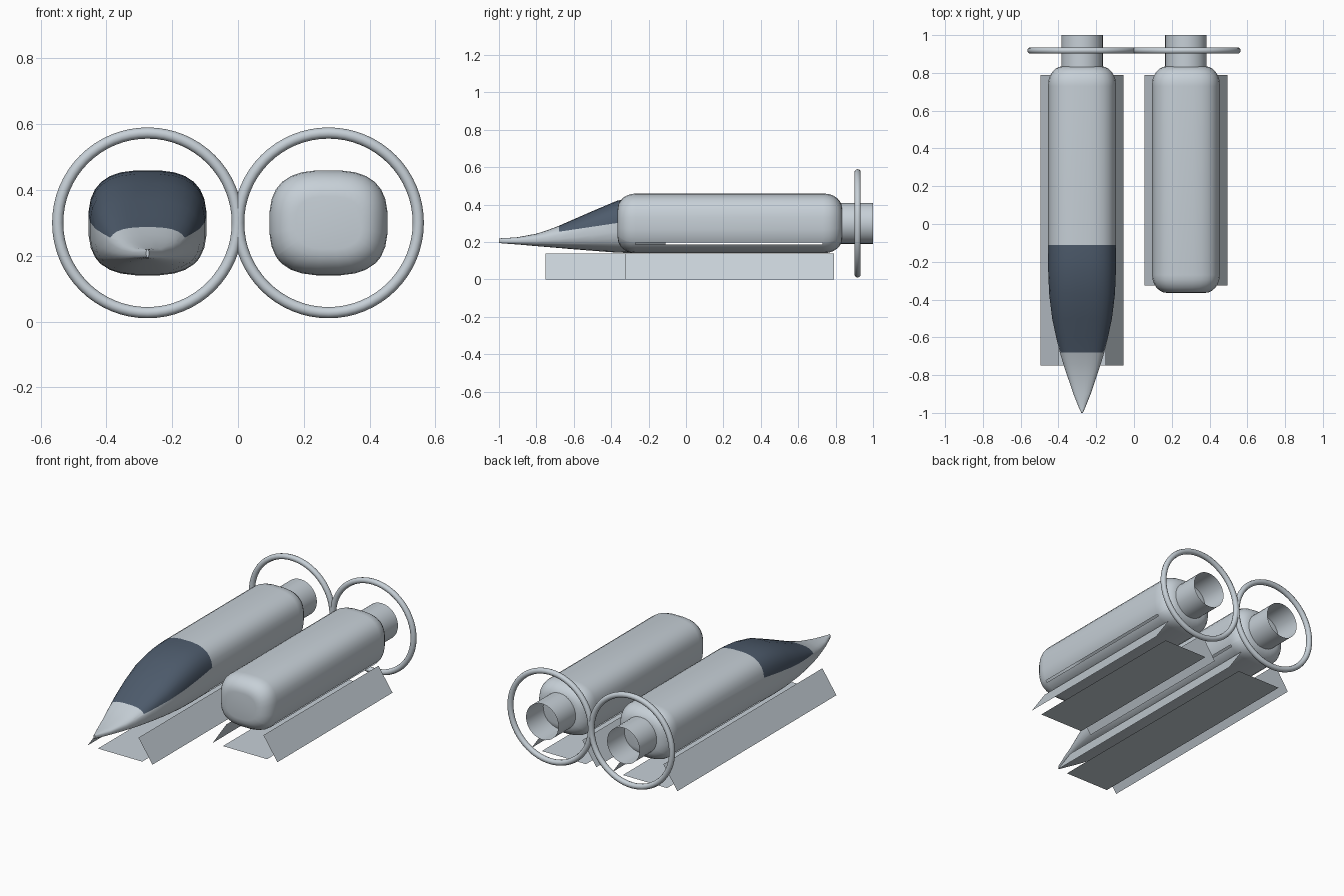
import bpy, bmesh, math
from mathutils import Vector

if "Cube" in bpy.data.objects:
    bpy.data.objects.remove(bpy.data.objects["Cube"])

CX, CZ = 0.275, 0.30          # hull axis offset and height
HW, HH, POW = 0.18, 0.16, 2.8  # hull half width, half height, squareness


def material(name, rgb):
    m = bpy.data.materials.new(name)
    m.diffuse_color = (*rgb, 1)
    m.use_nodes = True
    m.node_tree.nodes["Principled BSDF"].inputs["Base Color"].default_value = m.diffuse_color
    return m


GREY = material("pale grey", (0.57, 0.63, 0.68))
DARK = material("dark slate glass", (0.075, 0.105, 0.15))


def finish(name, bm, mats=(GREY,), smooth=None):
    me = bpy.data.meshes.new(name)
    bm.to_mesh(me)
    bm.free()
    ob = bpy.data.objects.new(name, me)
    bpy.context.collection.objects.link(ob)
    for m in mats:
        me.materials.append(m)
    if smooth:
        bpy.ops.object.select_all(action='DESELECT')
        ob.select_set(True)
        bpy.context.view_layer.objects.active = ob
        bpy.ops.object.shade_smooth_by_angle(angle=math.radians(smooth))
    return ob


# Unit cross-section with extra points bounding the narrow side slot
def unit_section():
    def solve(z):
        return math.asin(abs(z) ** (POW / 2))
    lo, hi = solve((0.188 - CZ) / HH), solve((0.197 - CZ) / HH)
    n = 28
    angles = [2 * math.pi * (i + 0.5) / n for i in range(n)]
    slot = [2 * math.pi - lo, 2 * math.pi - hi, math.pi + lo, math.pi + hi]
    pts = []
    for a in sorted(angles + slot):
        c, s = math.cos(a), math.sin(a)
        pts.append((math.copysign(abs(c) ** (2 / POW), c),
                    math.copysign(abs(s) ** (2 / POW), s)))
    return pts


SECTION = unit_section()


# Loft sections given as (y, half width, bottom z, top z)
def hull(name, cx, sections, glazed=False):
    bm = bmesh.new()
    rings = []
    for y, w, zb, zt in sections:
        mid, h = (zb + zt) / 2, (zt - zb) / 2
        rings.append([bm.verts.new((cx + w * u, y, mid + h * v)) for u, v in SECTION])
    n = len(SECTION)
    for a, b in zip(rings, rings[1:]):
        for i in range(n):
            bm.faces.new((a[i], a[(i + 1) % n], b[(i + 1) % n], b[i]))
    bm.faces.new(rings[0])
    bm.faces.new(rings[-1][::-1])
    bmesh.ops.recalc_face_normals(bm, faces=bm.faces)
    # open slot along both flanks
    slot = []
    for f in bm.faces:
        c = f.calc_center_median()
        if -0.28 < c.y < 0.73 and all(0.185 < v.co.z < 0.2 for v in f.verts):
            slot.append(f)
    if not glazed:
        bmesh.ops.delete(bm, geom=slot, context='FACES')
    else:
        bmesh.ops.delete(bm, geom=[f for f in slot if f.calc_center_median().y > -0.1],
                         context='FACES')
        # canopy bounded by a sloping line
        point, normal = Vector((0, -0.68, 0.255)), Vector((0, -0.15, 1))
        bmesh.ops.bisect_plane(bm, geom=bm.verts[:] + bm.edges[:] + bm.faces[:],
                               plane_co=point, plane_no=normal)
        for f in bm.faces:
            c = f.calc_center_median()
            if -0.68 < c.y < -0.11 and (c - point).dot(normal) > 0:
                f.material_index = 1
    return finish(name, bm, (GREY, DARK) if glazed else (GREY,), 35)


# Rounded end rings; step is the direction from the end face into the hull
def cap(end, step):
    out = []
    for i in range(7):
        a = math.pi / 2 * i / 6
        inset = 0.08 * (1 - math.sin(a))
        out.append((end + step * 0.095 * (1 - math.cos(a)), HW - inset,
                    CZ - HH + inset, CZ + HH - inset))
    return out


def full(y):
    return (y, HW, CZ - HH, CZ + HH)


rear = [full(0.73)] + cap(0.835, -1)[::-1]
hull("short_hull", CX, cap(-0.365, 1) + rear)

nose = [(-1, .004, .195, .22), (-.97, .018, .192, .221), (-.9, .046, .187, .226),
        (-.8, .08, .178, .245), (-.74, .1, .173, .264), (-.68, .118, .168, .287),
        (-.6, .138, .161, .322), (-.5, .159, .153, .366), (-.37, .175, .143, .421),
        (-.25, .18, .14, .449), (-.18, .18, .14, .457)]
hull("long_hull_with_nose", -CX, nose + [full(-0.11)] + rear, glazed=True)


# Engine tube, open at both ends
def nozzle(name, cx):
    bm = bmesh.new()
    n = 32
    loops = [[bm.verts.new((cx + 0.11 * math.cos(2 * math.pi * i / n), y,
                            CZ + 0.11 * math.sin(2 * math.pi * i / n)))
              for i in range(n)] for y in (0.83, 1.0)]
    for i in range(n):
        j = (i + 1) % n
        bm.faces.new((loops[0][j], loops[0][i], loops[1][i], loops[1][j]))
    bmesh.ops.recalc_face_normals(bm, faces=bm.faces)
    finish(name, bm, smooth=35)


# Flat keel plate with a sloping plate on each side
def skids(name, cx, y0, y1):
    bm = bmesh.new()
    for (xa, za), (xb, zb) in (((-.15, 0), (.15, 0)),
                               ((.125, .14), (.22, 0)),
                               ((-.22, 0), (-.125, .14))):
        bm.faces.new([bm.verts.new(p) for p in (
            (cx + xa, y0, za), (cx + xb, y0, zb), (cx + xb, y1, zb), (cx + xa, y1, za))])
    finish(name, bm)


for side, sx, front in (("left", -1, -0.75), ("right", 1, -0.325)):
    nozzle(side + "_nozzle", sx * CX)
    skids(side + "_skid_plates", sx * CX, front, 0.79)
    # stabiliser ring around the engine
    bpy.ops.mesh.primitive_torus_add(location=(sx * CX, 0.918, CZ),
                                     rotation=(math.pi / 2, 0, 0),
                                     major_radius=0.273, minor_radius=0.017,
                                     major_segments=64, minor_segments=10)
    ring = bpy.context.object
    ring.name = side + "_ring"
    ring.data.materials.append(GREY)
    bpy.ops.object.shade_smooth_by_angle(angle=math.radians(40))
